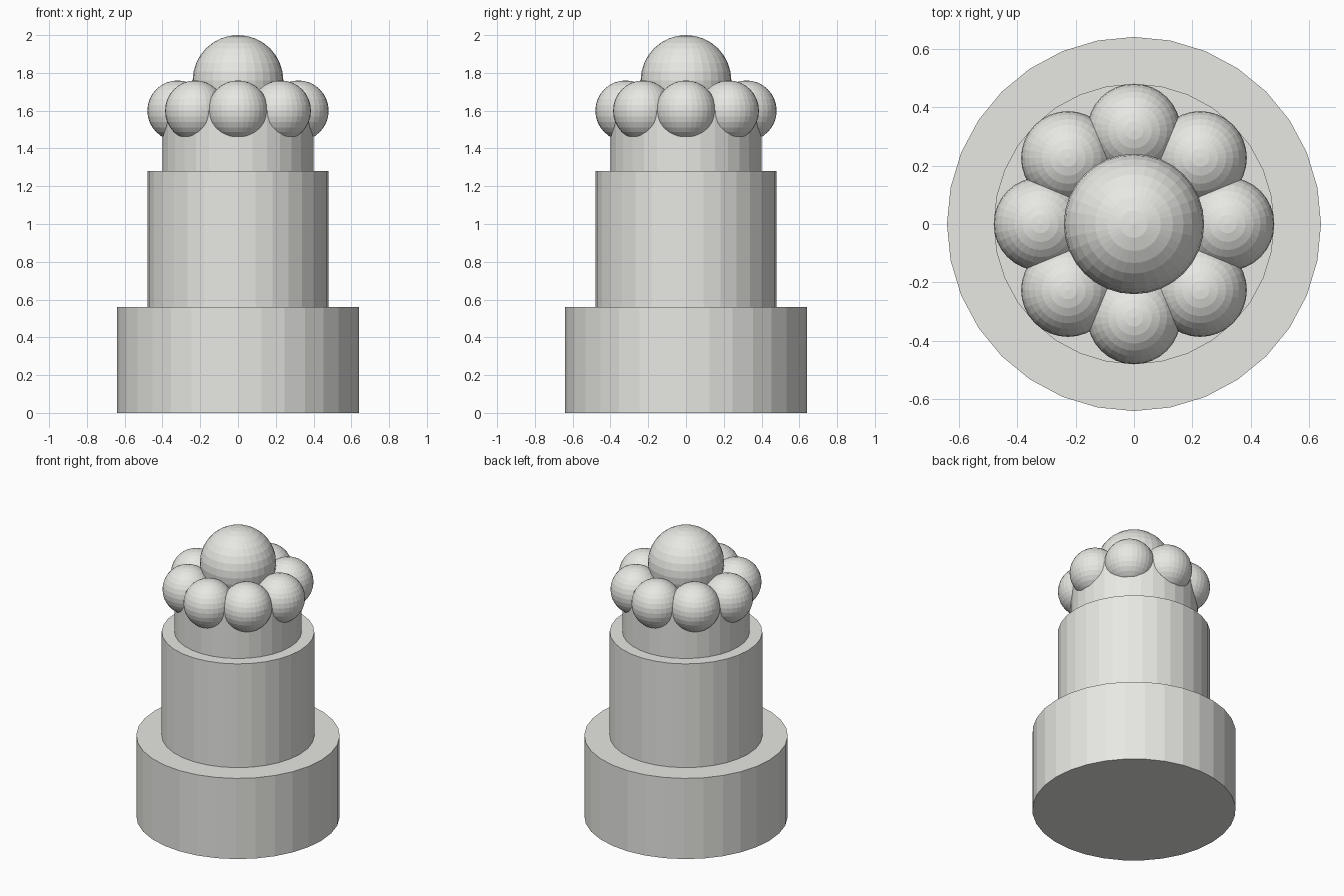
import bpy
from math import cos, sin, pi

if "Cube" in bpy.data.objects:
    bpy.data.objects.remove(bpy.data.objects["Cube"])

# Off-white finish
white = bpy.data.materials.new("off_white")
white.diffuse_color = (0.8, 0.8, 0.77, 1)
white.use_nodes = True
white.node_tree.nodes["Principled BSDF"].inputs["Base Color"].default_value = white.diffuse_color


def finish(name):
    obj = bpy.context.object
    obj.name = name
    obj.data.materials.append(white)


def tier(name, radius, bottom, top):
    bpy.ops.mesh.primitive_cylinder_add(vertices=32, radius=radius, depth=top - bottom,
                                        location=(0, 0, (bottom + top) / 2))
    finish(name)


def ball(name, radius, location):
    bpy.ops.mesh.primitive_uv_sphere_add(segments=32, ring_count=16, radius=radius,
                                         location=location)
    finish(name)


# Stacked round tiers
tier("bottom_tier", 0.64, 0.0, 0.56)
tier("middle_tier", 0.48, 0.56, 1.28)
tier("top_tier", 0.40, 1.28, 1.60)

# Ring of eight small balls
for i in range(8):
    a = i * pi / 4
    ball(f"ring_ball_{i + 1}", 0.16, (0.32 * cos(a), 0.32 * sin(a), 1.60))

# Large ball on top
ball("crown_ball", 0.24, (0, 0, 1.76))
